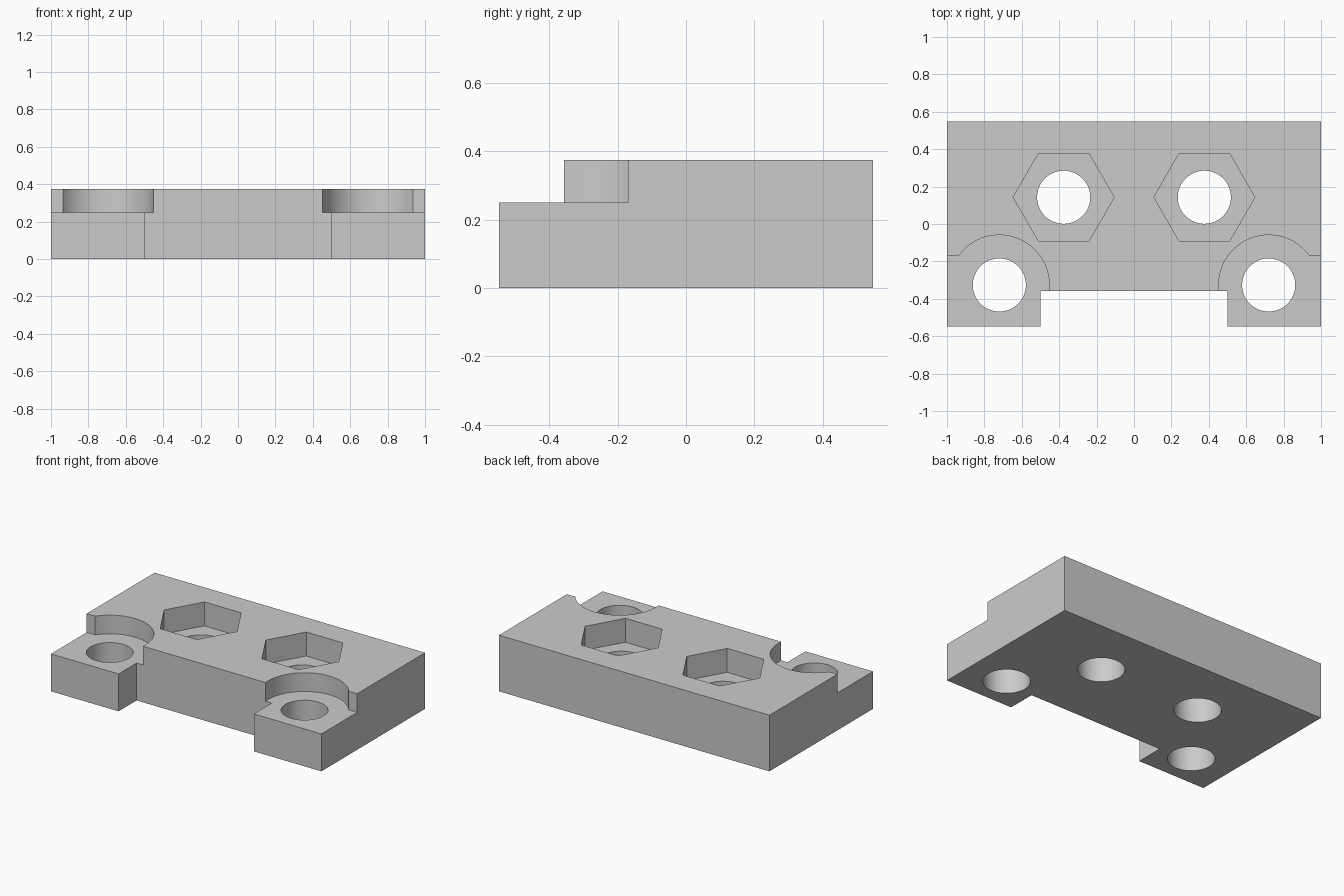
import bpy, bmesh
from math import pi, cos, sin, asin, radians

cube = bpy.data.objects.get("Cube")
if cube:
    bpy.data.objects.remove(cube, do_unlink=True)

HALF_DEPTH, HEIGHT, STEP = 0.547, 0.375, 0.25
FRONT = -0.357          # front face between the two ears
EAR = (0.72, -0.326)    # ear hole centre
NUT = (0.376, 0.143)    # nut pocket centre
HOLE_R, RELIEF_R, NUT_R = 0.142, 0.267, 0.27
NUT_FLOOR = HEIGHT - 0.16

grey = bpy.data.materials.new("Plain grey")
grey.use_nodes = True
colour = (0.6, 0.6, 0.6, 1)
grey.diffuse_color = colour
grey.node_tree.nodes["Principled BSDF"].inputs["Base Color"].default_value = colour


def arc(centre, radius, start, end, count):
    angles = [start + (end - start) * i / count for i in range(count + 1)]
    return [(centre[0] + radius * cos(a), centre[1] + radius * sin(a)) for a in angles]


def ring(centre, radius, sides):
    return arc(centre, radius, 0, 2 * pi, sides)[:-1]


def prism(name, outline, bottom, top):
    """Extrude a flat outline between two heights."""
    bm = bmesh.new()
    base = bm.faces.new([bm.verts.new((x, y, bottom)) for x, y in outline])
    side = bmesh.ops.extrude_face_region(bm, geom=[base])["geom"]
    bmesh.ops.translate(bm, vec=(0, 0, top - bottom),
                        verts=[v for v in side if isinstance(v, bmesh.types.BMVert)])
    bmesh.ops.recalc_face_normals(bm, faces=bm.faces)
    mesh = bpy.data.meshes.new(name)
    bm.to_mesh(mesh)
    bm.free()
    mesh.materials.append(grey)
    obj = bpy.data.objects.new(name, mesh)
    bpy.context.collection.objects.link(obj)
    return obj


# Block with an ear at each front corner
half = [(0.5, FRONT), (0.5, -HALF_DEPTH), (1, -HALF_DEPTH), (1, HALF_DEPTH)]
block = prism("mounting_block", half + [(-x, y) for x, y in reversed(half)], 0, HEIGHT)

# Step over an ear: rounded clearance around the hole, open to front and side
start = asin((-0.17 - EAR[1]) / RELIEF_R)
relief = arc(EAR, RELIEF_R, start, pi, 48)
inner = EAR[0] - RELIEF_R
relief += [(inner, -0.7), (1.2, -0.7), (1.2, -0.17)]

# Cut profiles, mirrored to both sides
cuts = [
    ("ear_step", relief, STEP, 0.6),
    ("ear_hole", ring(EAR, HOLE_R, 64), -0.1, 0.6),
    ("nut_pocket", ring(NUT, NUT_R, 6), NUT_FLOOR, 0.6),
    ("bolt_hole", ring(NUT, HOLE_R, 64), -0.1, 0.6),
]
cutters = []
for name, outline, bottom, top in cuts:
    for label, sign in (("left", 1), ("right", -1)):
        shape = [(sign * x, y) for x, y in outline]
        cutter = prism(f"{label}_{name}_cutter", shape, bottom, top)
        cutter.hide_render = True
        cutters.append(cutter)
        mod = block.modifiers.new(cutter.name, "BOOLEAN")
        mod.operation, mod.solver, mod.object = "DIFFERENCE", "EXACT", cutter

# Apply the cuts and remove the cutters
graph = bpy.context.evaluated_depsgraph_get()
result = bpy.data.meshes.new_from_object(block.evaluated_get(graph))
block.modifiers.clear()
block.data = result
for cutter in cutters:
    bpy.data.objects.remove(cutter, do_unlink=True)

# Smooth hole walls, crisp corners
bpy.ops.object.select_all(action="DESELECT")
block.select_set(True)
bpy.context.view_layer.objects.active = block
bpy.ops.object.shade_smooth_by_angle(angle=radians(25))
